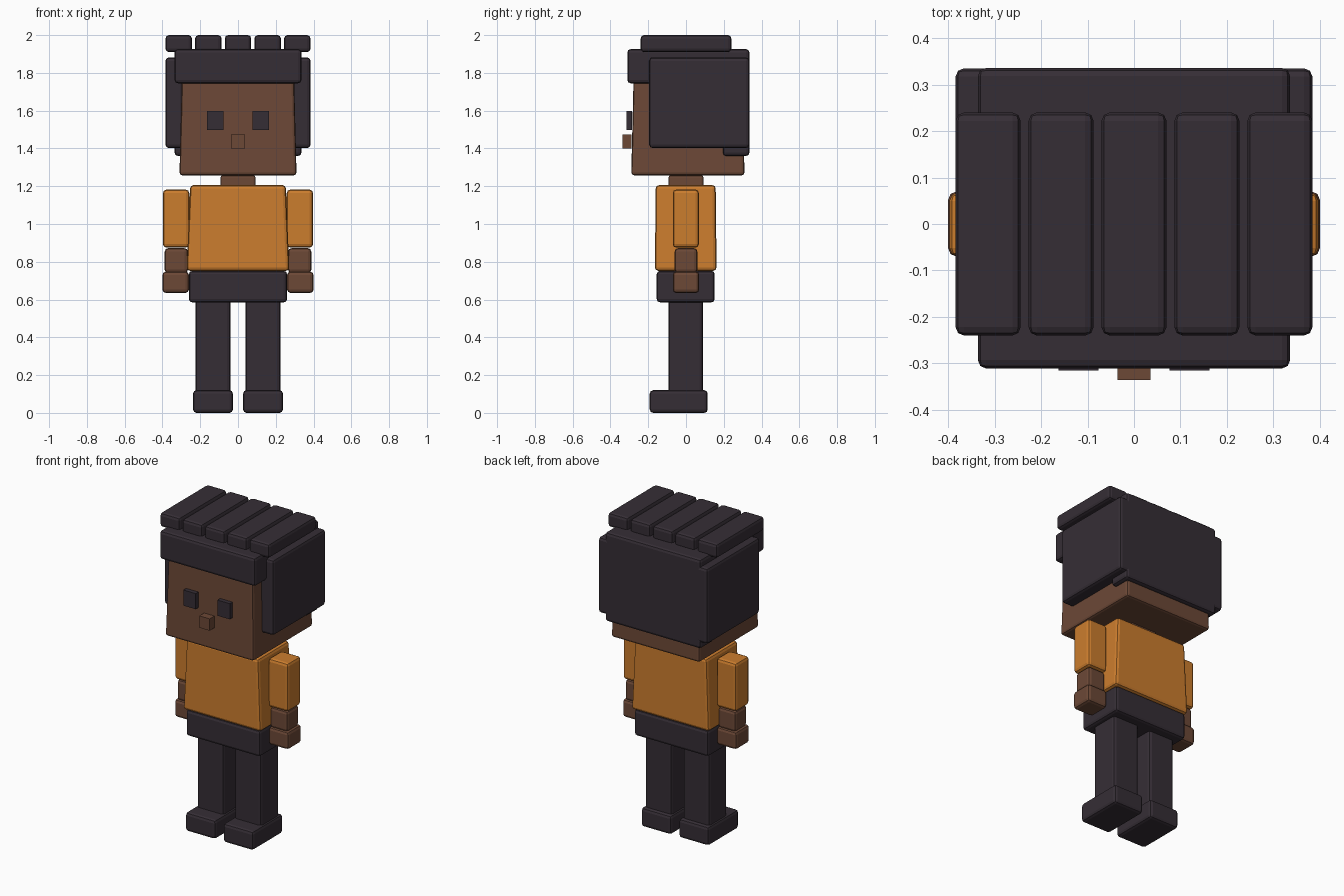
import bpy, bmesh

if "Cube" in bpy.data.objects:
    bpy.data.objects.remove(bpy.data.objects["Cube"])


def material(name, rgb):
    m = bpy.data.materials.new(name)
    m.diffuse_color = (*rgb, 1)
    m.use_nodes = True
    m.node_tree.nodes["Principled BSDF"].inputs["Base Color"].default_value = m.diffuse_color
    return m


DARK = material("charcoal", (0.036, 0.027, 0.036))
SKIN = material("brown skin", (0.15, 0.065, 0.037))
ORANGE = material("orange shirt", (0.60, 0.205, 0.027))


def block(name, x, y, z, mat, bevel=0.018, taper=(1, 1)):
    """Rounded box from (min, max) ranges; taper scales the top face."""
    bm = bmesh.new()
    bmesh.ops.create_cube(bm, size=1)
    for v in bm.verts:
        top = v.co.z > 0
        for i, r in enumerate((x, y, z)):
            half = (r[1] - r[0]) * (taper[i] if top and i < 2 else 1)
            v.co[i] = (r[0] + r[1]) / 2 + v.co[i] * half
    if bevel:
        bmesh.ops.bevel(bm, geom=bm.edges[:], offset=bevel, segments=2,
                        profile=0.5, affect='EDGES')
    mesh = bpy.data.meshes.new(name)
    bm.to_mesh(mesh)
    bm.free()
    mesh.materials.append(mat)
    obj = bpy.data.objects.new(name, mesh)
    bpy.context.collection.objects.link(obj)
    return obj


def pair(name, x, y, z, mat, bevel=0.018):
    """The same block on the left and right."""
    block("right_" + name, x, y, z, mat, bevel)
    block("left_" + name, (-x[1], -x[0]), y, z, mat, bevel)


# Legs and hips
pair("foot", (0.027, 0.238), (-0.192, 0.115), (0.0, 0.12), DARK)
pair("leg", (0.04, 0.225), (-0.093, 0.09), (0.10, 0.61), DARK)
block("hips", (-0.26, 0.26), (-0.155, 0.152), (0.585, 0.752), DARK)

# Torso and neck
block("torso", (-0.272, 0.272), (-0.165, 0.162), (0.752, 1.206), ORANGE,
      taper=(0.93, 0.97))
block("neck", (-0.093, 0.093), (-0.093, 0.093), (1.17, 1.258), SKIN, 0.012)

# Arms
pair("sleeve", (0.258, 0.397), (-0.07, 0.068), (0.875, 1.182), ORANGE)
pair("forearm", (0.265, 0.388), (-0.06, 0.06), (0.74, 0.872), SKIN)
pair("hand", (0.26, 0.4), (-0.07, 0.07), (0.635, 0.748), SKIN)

# Head and face
block("head", (-0.31, 0.31), (-0.29, 0.31), (1.258, 1.88), SKIN,
      0.015, taper=(0.95, 0.95))
pair("eye", (0.076, 0.163), (-0.315, -0.287), (1.498, 1.597), DARK, 0)
block("nose", (-0.036, 0.036), (-0.336, -0.288), (1.40, 1.475), SKIN, 0)

# Hair: cap with fringe, back, sides and top rows
block("hair_cap", (-0.336, 0.336), (-0.311, 0.336), (1.745, 1.926), DARK)
block("hair_back", (-0.336, 0.336), (0.195, 0.336), (1.36, 1.88), DARK)
pair("hair_side", (0.29, 0.384), (-0.195, 0.335), (1.402, 1.882), DARK)
for i in range(-2, 3):
    cx = i * 0.157
    block(f"hair_row_{i + 3}", (cx - 0.07, cx + 0.07), (-0.24, 0.24),
          (1.91, 2.0), DARK)
